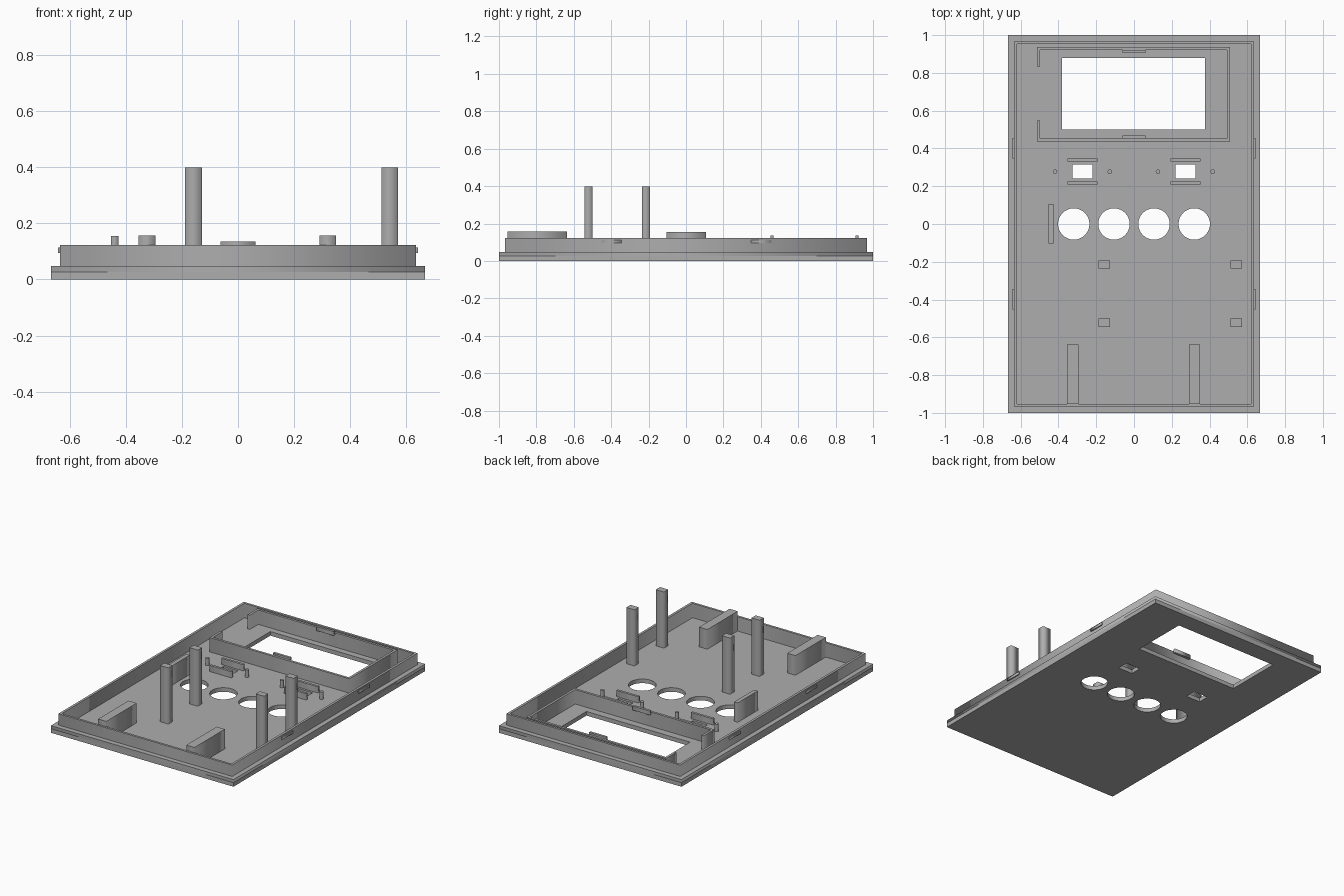
import bpy
import bmesh
from math import cos, sin, tau

if "Cube" in bpy.data.objects:
    bpy.data.objects.remove(bpy.data.objects["Cube"], do_unlink=True)

# Single plastic colour
GREY = (0.42, 0.42, 0.42, 1)
plastic = bpy.data.materials.new("grey_plastic")
plastic.use_nodes = True
plastic.diffuse_color = GREY
plastic.node_tree.nodes["Principled BSDF"].inputs["Base Color"].default_value = GREY

FLOOR = 0.027   # inner floor height
STEP = 0.047    # outer rim height
LIP = 0.122     # raised lip height
WALL = 0.016


def rect(x0, x1, y0, y1):
    return [(x0, y0), (x1, y0), (x1, y1), (x0, y1)]


def circle(x, y, r, n=48):
    return [(x + r * cos(tau * i / n), y + r * sin(tau * i / n)) for i in range(n)]


def extrude(name, loops, z0, z1):
    """Extrude an outline, with any further loops as holes, from z0 to z1."""
    curve = bpy.data.curves.new(name, 'CURVE')
    curve.dimensions = '2D'
    curve.fill_mode = 'BOTH'
    curve.extrude = (z1 - z0) / 2
    for loop in loops:
        spline = curve.splines.new('POLY')
        spline.points.add(len(loop) - 1)
        for point, (x, y) in zip(spline.points, loop):
            point.co = (x, y, 0, 1)
        spline.use_cyclic_u = True
    temp = bpy.data.objects.new(name + "_outline", curve)
    bpy.context.collection.objects.link(temp)
    graph = bpy.context.evaluated_depsgraph_get()
    mesh = bpy.data.meshes.new_from_object(temp.evaluated_get(graph))
    bpy.data.objects.remove(temp, do_unlink=True)
    bpy.data.curves.remove(curve)

    bm = bmesh.new()
    bm.from_mesh(mesh)
    bmesh.ops.remove_doubles(bm, verts=bm.verts, dist=0.0001)
    bmesh.ops.recalc_face_normals(bm, faces=bm.faces)
    bmesh.ops.translate(bm, verts=bm.verts, vec=(0, 0, (z0 + z1) / 2))
    bm.to_mesh(mesh)
    bm.free()
    mesh.name = name
    mesh.materials.clear()
    mesh.materials.append(plastic)
    obj = bpy.data.objects.new(name, mesh)
    bpy.context.collection.objects.link(obj)
    return obj


def box(name, x0, x1, y0, y1, z0, z1):
    return extrude(name, [rect(x0, x1, y0, y1)], z0, z1)


def smooth(obj):
    bpy.ops.object.select_all(action='DESELECT')
    obj.select_set(True)
    bpy.context.view_layer.objects.active = obj
    bpy.ops.object.shade_smooth_by_angle()


# Face plate with display window, switch slots and round button holes
SWITCHES = (-0.273, 0.272)
outer = rect(-0.667, 0.667, -1, 1)
inner = rect(-0.619, 0.619, -0.952, 0.952)
cuts = [rect(-0.38, 0.377, 0.5, 0.88)]
cuts += [rect(x - 0.053, x + 0.053, 0.24, 0.315) for x in SWITCHES]
cuts += [circle(x, 0, 0.083) for x in (-0.319, -0.106, 0.106, 0.319)]
smooth(extrude("face_plate", [outer] + cuts, 0, FLOOR))

# Outer rim and the raised lip inside it
extrude("outer_rim", [outer, inner], FLOOR, STEP)
extrude("raised_lip", [rect(-0.635, 0.635, -0.967, 0.967), inner], STEP, LIP)

# Snap ridges on the sides of the lip
for side, x in (("right", -0.638), ("left", 0.638)):
    for end, y in (("front", -0.398), ("back", 0.402)):
        box(f"snap_ridge_{end}_{side}", x - 0.004, x + 0.004,
            y - 0.054, y + 0.054, 0.095, 0.113)

# Display frame, open in the middle of one side
L, R, F, B = -0.513, 0.509, 0.436, 0.938
frame = [(L, F), (R, F), (R, B), (L, B), (L, 0.833), (L + WALL, 0.833),
         (L + WALL, B - WALL), (R - WALL, B - WALL), (R - WALL, F + WALL),
         (L + WALL, F + WALL), (L + WALL, 0.547), (L, 0.547)]
extrude("display_frame", [frame], FLOOR, LIP)
for end, y in (("front", F + WALL), ("back", B - 2 * WALL)):
    box(f"display_clip_{end}", -0.062, 0.062, y, y + WALL, 0.108, 0.135)

# Switch guide rails and locating pegs
for side, x in zip(("right", "left"), SWITCHES):
    for end, y in (("front", 0.216), ("back", 0.338)):
        box(f"switch_rail_{end}_{side}", x - 0.08, x + 0.08,
            y - 0.008, y + 0.008, FLOOR, 0.068)
    for end, dx in (("outer", -0.145), ("inner", 0.145)):
        smooth(extrude(f"switch_peg_{end}_{side}",
                       [circle(x + dx, 0.277, 0.012, 20)], FLOOR, 0.075))

# Support rib beside the button holes
box("button_rib", -0.453, -0.426, -0.103, 0.106, FLOOR, 0.155)

# Tall square posts
for side, x in (("right", -0.158), ("left", 0.541)):
    for end, y in (("front", -0.522), ("back", -0.214)):
        box(f"post_{end}_{side}", x - 0.03, x + 0.03,
            y - 0.022, y + 0.022, FLOOR, 0.398)

# Long ribs meeting the front lip
for side, x in (("right", -0.324), ("left", 0.32)):
    box(f"front_rib_{side}", x - 0.03, x + 0.03, -0.954, -0.637, FLOOR, 0.157)
